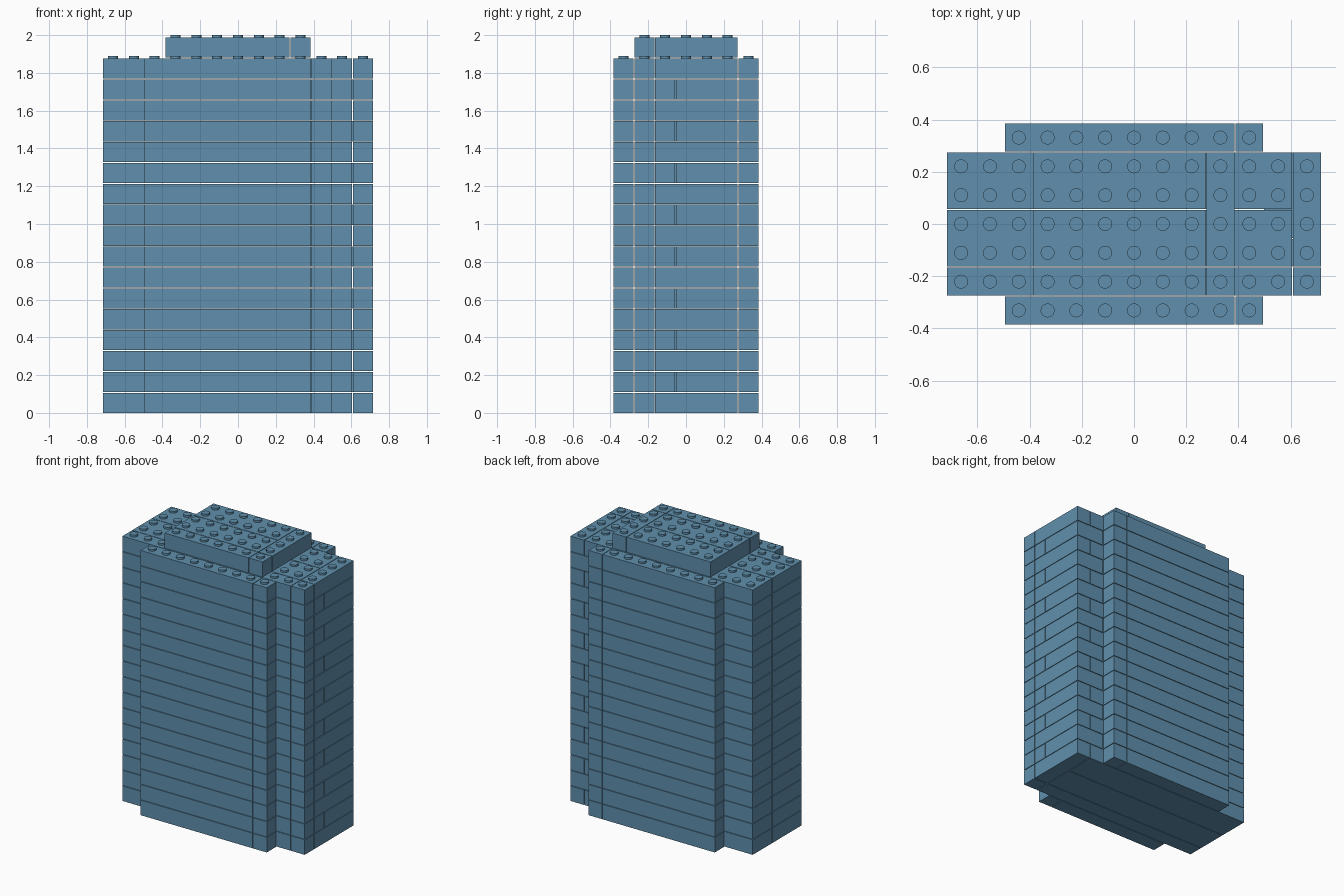
import bpy
import bmesh
from mathutils import Matrix, Vector

if "Cube" in bpy.data.objects:
    bpy.data.objects.remove(bpy.data.objects["Cube"], do_unlink=True)

PITCH = 0.1103      # stud spacing
RISE = 0.1106       # course height
GAP = 0.004         # joint between bricks
STUD_R, STUD_H = 0.0265, 0.0132
COLS, ROWS, COURSES = 13, 7, 17

blue = bpy.data.materials.new("dusty_blue")
blue.use_nodes = True
blue.diffuse_color = (0.117, 0.279, 0.418, 1)
blue.node_tree.nodes["Principled BSDF"].inputs["Base Color"].default_value = blue.diffuse_color


def grid(col, row, z):
    return Vector(((col - COLS / 2) * PITCH, (row - ROWS / 2) * PITCH, z))


def add_brick(bm, x0, x1, y0, y1, level):
    lo, hi = grid(x0, y0, level * RISE), grid(x1, y1, (level + 1) * RISE)
    size = hi - lo - Vector((GAP, GAP, GAP))
    centre = (lo + hi) / 2 - Vector((0, 0, GAP / 2))
    bmesh.ops.create_cube(bm, size=1, matrix=Matrix.Translation(centre) @ Matrix.Diagonal(size.to_4d()))


def add_stud(bm, col, row, level):
    base = (level + 1) * RISE - GAP
    bmesh.ops.create_cone(
        bm, cap_ends=True, segments=24, radius1=STUD_R, radius2=STUD_R, depth=STUD_H,
        matrix=Matrix.Translation(grid(col + 0.5, row + 0.5, base + STUD_H / 2)))


def finish(bm, name):
    mesh = bpy.data.meshes.new(name)
    bm.to_mesh(mesh)
    bm.free()
    mesh.materials.append(blue)
    obj = bpy.data.objects.new(name, mesh)
    bpy.context.collection.objects.link(obj)
    return obj


# Brick footprints in stud units: x start, x end, y start, y end
panels = [(a, b, y, y + 1) for y in (0, 6) for a, b in ((2, 10), (10, 11))]
core_a = [(0, 12, 1, 2), (0, 12, 2, 4), (0, 12, 4, 6), (12, 13, 1, 2), (12, 13, 2, 6)]
core_b = [(0, 12, 1, 2), (12, 13, 1, 2), (0, 11, 2, 4), (0, 11, 4, 6),
          (11, 13, 2, 3), (11, 13, 3, 6)]
cap = [(3, 9, 1, 2), (3, 9, 2, 4), (3, 9, 4, 6), (9, 10, 1, 2), (9, 10, 2, 6)]

# Alternating courses of the main block
for level in range(COURSES):
    bm = bmesh.new()
    for brick in panels + (core_b if level % 2 else core_a):
        add_brick(bm, *brick, level)
    finish(bm, f"brick_course_{level + 1}")

# Raised cap on top
bm = bmesh.new()
for brick in cap:
    add_brick(bm, *brick, COURSES)
finish(bm, "roof_cap")

# Studs on the exposed roof and on the cap
bm = bmesh.new()
for row in range(ROWS):
    for col in range(COLS):
        on_panel = row in (0, ROWS - 1)
        if on_panel and not 2 <= col < 11:
            continue
        capped = not on_panel and 3 <= col < 10
        add_stud(bm, col, row, COURSES if capped else COURSES - 1)
studs = finish(bm, "studs")
bpy.ops.object.select_all(action='DESELECT')
studs.select_set(True)
bpy.context.view_layer.objects.active = studs
bpy.ops.object.shade_smooth_by_angle()
